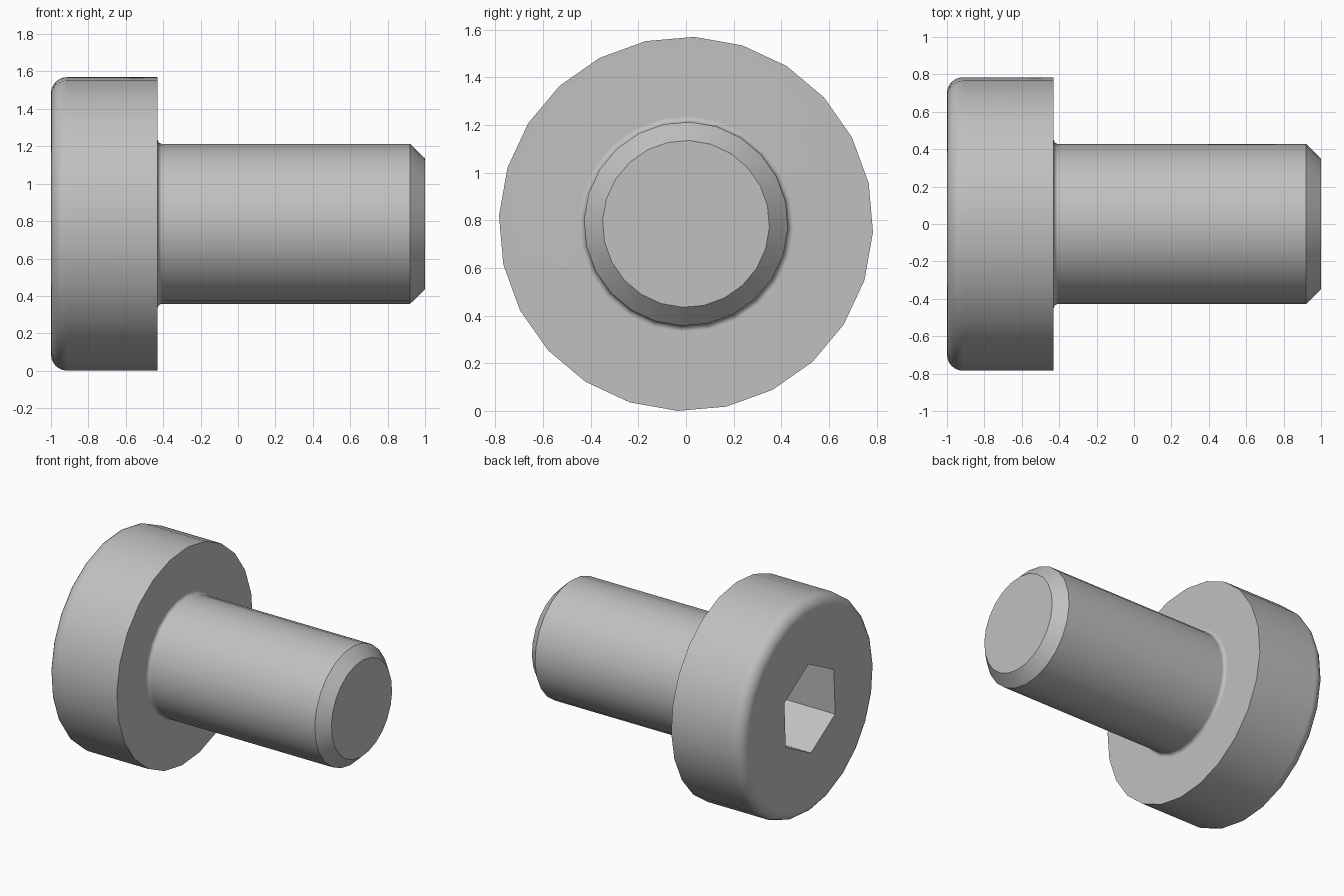
import bpy, bmesh, math

cube = bpy.data.objects.get("Cube")
if cube:
    bpy.data.objects.remove(cube, do_unlink=True)

SIDES = 24
TURN = math.radians(2.5)
AXIS_Z = 0.785
HEAD_R, SHAFT_R, TIP_R = 0.785, 0.428, 0.35
HEAD_X, TIP_X = -0.43, 1.0
ROUND, FILLET = 0.086, 0.025
HEX_R, HEX_DEPTH = 0.33, 0.428


def arc(cx, cr, radius, start, end, steps):
    """Points (x, r) along an arc in the lathe profile."""
    angles = [math.radians(start + (end - start) * i / steps) for i in range(steps + 1)]
    return [(cx + radius * math.cos(a), cr + radius * math.sin(a)) for a in angles]


bm = bmesh.new()


def ring(x, r, count):
    """Ring of vertices around the screw axis."""
    angles = [TURN + math.tau * i / count for i in range(count)]
    return [bm.verts.new((x, r * math.sin(a), AXIS_Z + r * math.cos(a))) for a in angles]


def bridge(a, b):
    for i in range(len(a)):
        j = (i + 1) % len(a)
        bm.faces.new((a[i], a[j], b[j], b[i]))


# Lathe profile: rounded head, fillet under the head, shaft, chamfered tip
profile = arc(-1 + ROUND, HEAD_R - ROUND, ROUND, 180, 90, 6)
profile += [(HEAD_X, HEAD_R)]
profile += arc(HEAD_X + FILLET, SHAFT_R + FILLET, FILLET, 180, 270, 4)
profile += [(TIP_X - 0.08, SHAFT_R), (TIP_X, TIP_R)]
rings = [ring(x, r, SIDES) for x, r in profile]
for a, b in zip(rings, rings[1:]):
    bridge(a, b)
bm.faces.new(rings[-1])

# Hexagonal socket: head face around it, walls and floor
mouth = ring(-1, HEX_R, 6)
floor = ring(-1 + HEX_DEPTH, HEX_R, 6)
step = SIDES // 6
for k in range(6):
    rim = [rings[0][(k * step + i) % SIDES] for i in range(step + 1)]
    bm.faces.new([mouth[(k + 1) % 6], mouth[k]] + rim)
bridge(mouth, floor)
bm.faces.new(floor)
bmesh.ops.recalc_face_normals(bm, faces=bm.faces[:])

mesh = bpy.data.meshes.new("cap_screw")
bm.to_mesh(mesh)
bm.free()
screw = bpy.data.objects.new("cap_screw", mesh)
bpy.context.collection.objects.link(screw)

# Plain grey metal
grey = bpy.data.materials.new("grey_metal")
grey.use_nodes = True
colour = (0.53, 0.53, 0.53, 1)
grey.diffuse_color = colour
grey.node_tree.nodes["Principled BSDF"].inputs["Base Color"].default_value = colour
mesh.materials.append(grey)

# Smooth rounds with crisp edges, and flat faces kept flat
bpy.ops.object.select_all(action='DESELECT')
screw.select_set(True)
bpy.context.view_layer.objects.active = screw
bpy.ops.object.shade_smooth_by_angle(angle=math.radians(30))
weighted = screw.modifiers.new("flat_face_normals", 'WEIGHTED_NORMAL')
weighted.keep_sharp = True
